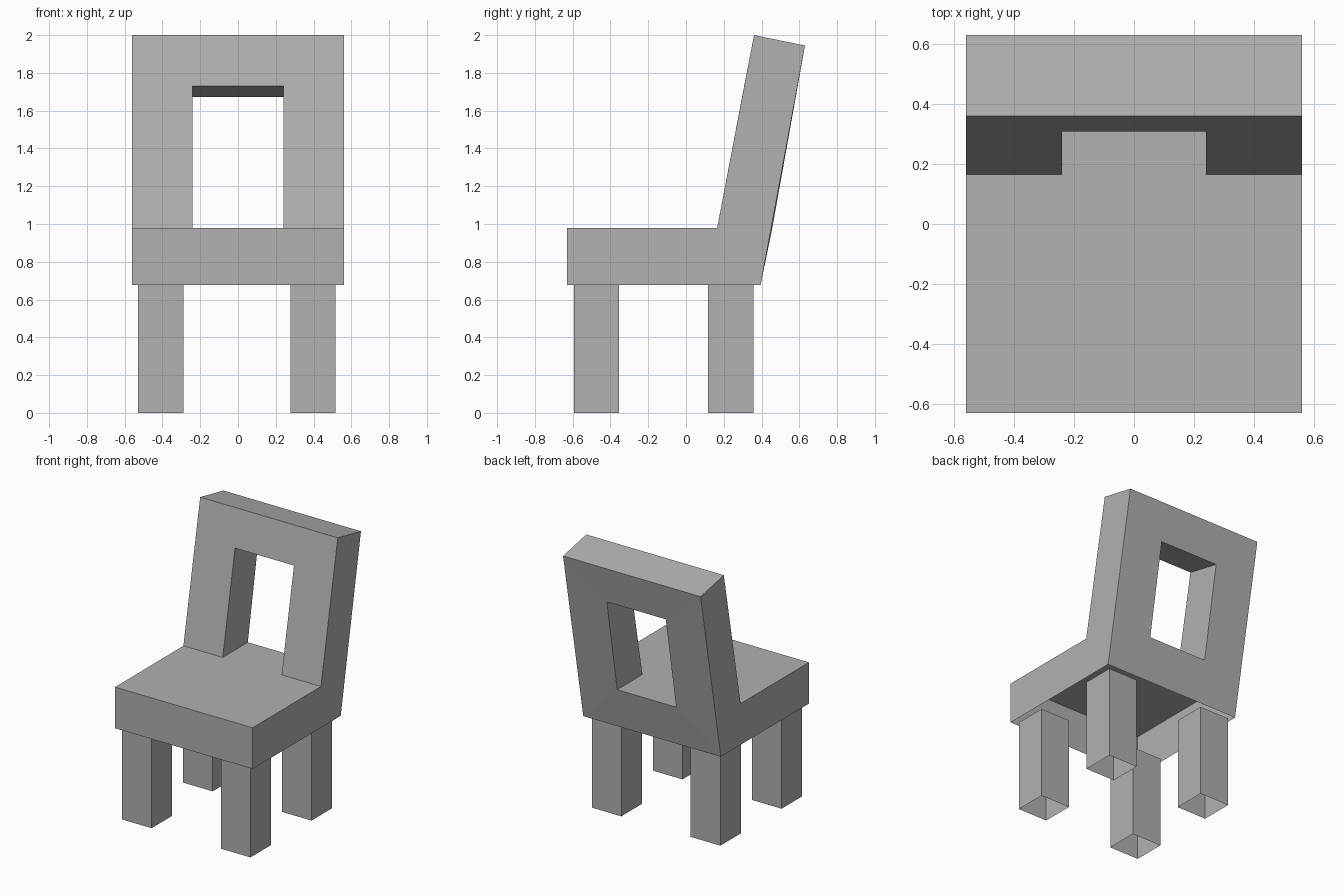
import bpy
import bmesh

if "Cube" in bpy.data.objects:
    bpy.data.objects.remove(bpy.data.objects["Cube"])

W, H = 0.56, 0.24                 # half widths of chair and of back opening

# Mid grey for every part
grey = bpy.data.materials.new("mid_grey")
grey.diffuse_color = (0.44, 0.44, 0.44, 1)
grey.use_nodes = True
grey.node_tree.nodes["Principled BSDF"].inputs["Base Color"].default_value = grey.diffuse_color


def make(name, faces, mirror=False):
    bm = bmesh.new()
    for f in faces:
        bm.faces.new([bm.verts.new(p) for p in f])
    bmesh.ops.remove_doubles(bm, verts=bm.verts, dist=0.0005)
    bmesh.ops.recalc_face_normals(bm, faces=bm.faces)
    me = bpy.data.meshes.new(name)
    bm.to_mesh(me)
    bm.free()
    me.materials.append(grey)
    ob = bpy.data.objects.new(name, me)
    bpy.context.collection.objects.link(ob)
    if mirror:
        ob.modifiers.new("mirror", 'MIRROR').use_clip = True
    return ob


def strip(profile, x0, x1):
    """Quads sweeping a (y, z) profile from x0 to x1."""
    return [[(x0, *a), (x1, *a), (x1, *b), (x0, *b)]
            for a, b in zip(profile, profile[1:])]


# Shared (y, z) profile points
front_low, front_top = (-0.63, 0.677), (-0.63, 0.98)
crease, heel = (0.165, 0.98), (0.395, 0.677)
top_front, top_back = (0.36, 2.0), (0.63, 1.945)
hole_front, hole_back = (0.308, 1.73), (0.578, 1.673)
sill_back = (0.457, 0.98)

# Seat: shell open underneath, its top runs back through the opening
seat = [[(W, *p) for p in (front_low, front_top, crease, heel)]]
seat += strip([front_low, front_top], 0, W)
seat += [[(0, *front_top), (W, *front_top), (W, *crease), (H, *crease), (0, *crease)]]
seat += strip([crease, sill_back], 0, H)
make("seat", seat, mirror=True)

# Backrest: leaning frame around the opening
back = [[(W, *p) for p in (crease, top_front, top_back, heel)],
        [(H, *p) for p in (crease, hole_front, hole_back, sill_back)]]
back += strip([top_front, top_back], 0, W)
back += strip([hole_front, hole_back], 0, H)
for i0, i1, o0, o1 in ((crease, hole_front, crease, top_front),
                       (sill_back, hole_back, heel, top_back)):
    back.append([(H, *i0), (W, *o0), (W, *o1), (H, *i1)])
    back.append([(0, *i1), (H, *i1), (W, *o1), (0, *o1)])
back.append([(0, *sill_back), (H, *sill_back), (W, *heel), (0, *heel)])
make("backrest", back, mirror=True)

# Legs: square tubes with open ends
for yname, y0, y1 in (("front", -0.593, -0.355), ("back", 0.117, 0.357)):
    for xname, x0, x1 in (("left", -0.53, -0.288), ("right", 0.277, 0.517)):
        ring = [(x0, y0), (x1, y0), (x1, y1), (x0, y1)]
        make(f"{yname}_{xname}_leg",
             [[(*a, 0), (*b, 0), (*b, 0.677), (*a, 0.677)]
              for a, b in zip(ring, ring[1:] + ring[:1])])
